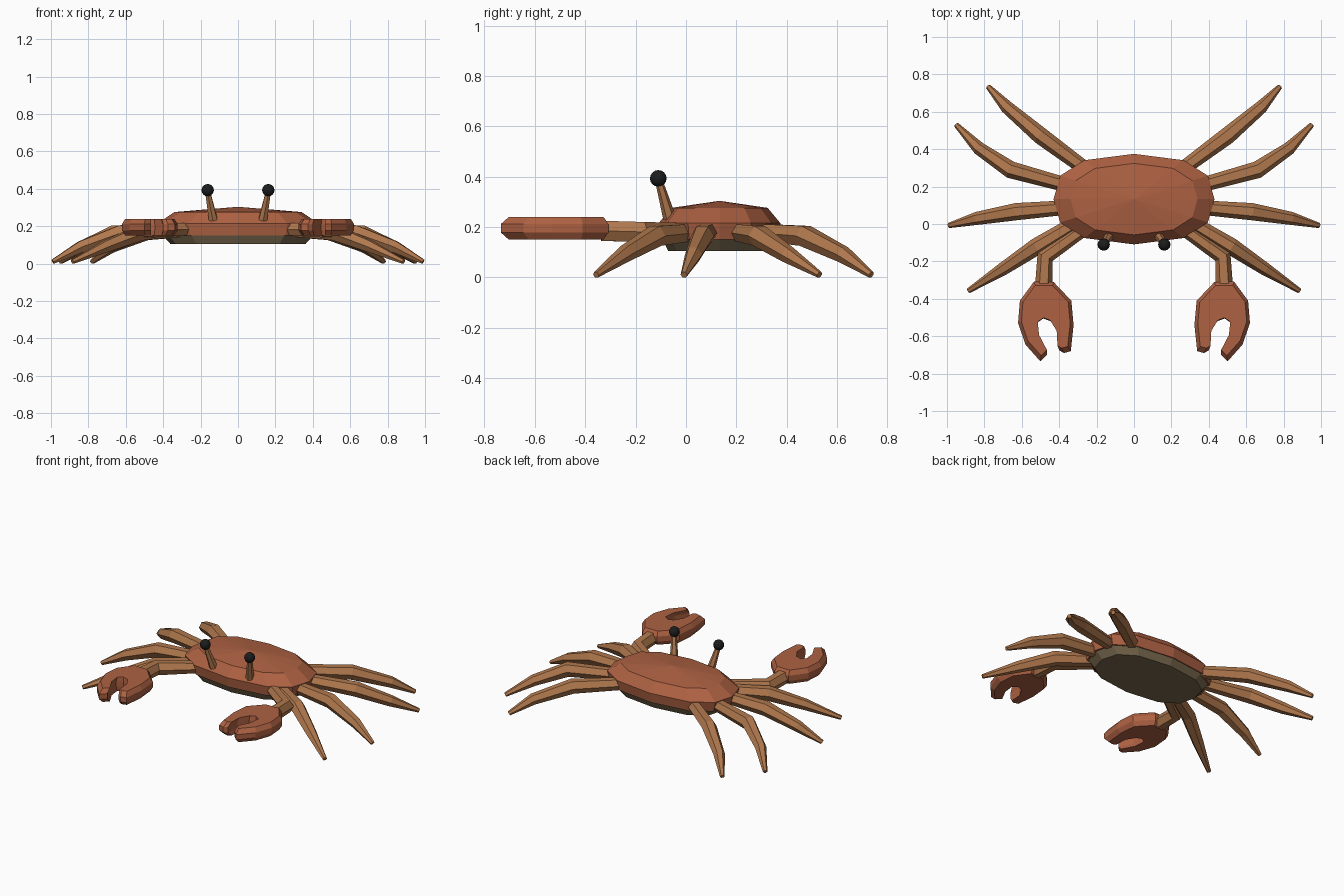
import bpy, bmesh, math
from mathutils import Vector

if "Cube" in bpy.data.objects:
    bpy.data.objects.remove(bpy.data.objects["Cube"])


def material(name, rgb):
    m = bpy.data.materials.new(name)
    m.diffuse_color = (*rgb, 1)
    m.use_nodes = True
    m.node_tree.nodes["Principled BSDF"].inputs["Base Color"].default_value = m.diffuse_color
    return m


SHELL = material("shell_red", (0.42, 0.12, 0.055))
LIMB = material("limb_tan", (0.44, 0.19, 0.075))
BELLY = material("belly_olive", (0.19, 0.14, 0.075))
BLACK = material("eye_black", (0.012, 0.012, 0.012))


def loft(name, rings, mat, apex=None):
    """Skin a stack of equal-length rings; cap the ends or close to an apex."""
    bm = bmesh.new()
    vs = [[bm.verts.new(p) for p in ring] for ring in rings]
    n = len(rings[0])
    for a, b in zip(vs, vs[1:]):
        for i in range(n):
            j = (i + 1) % n
            bm.faces.new((a[i], a[j], b[j], b[i]))
    bm.faces.new(vs[0][::-1])
    if apex:
        top = bm.verts.new(apex)
        for i in range(n):
            bm.faces.new((vs[-1][i], vs[-1][(i + 1) % n], top))
    else:
        bm.faces.new(vs[-1])
    bmesh.ops.recalc_face_normals(bm, faces=bm.faces)
    me = bpy.data.meshes.new(name)
    bm.to_mesh(me)
    bm.free()
    me.materials.append(mat)
    ob = bpy.data.objects.new(name, me)
    bpy.context.collection.objects.link(ob)
    return ob


def tube(name, path, radii, mat, side=1, sides=6):
    """Tapered faceted tube along a path, mirrored in x when side is -1."""
    pts = [Vector((p[0] * side, p[1], p[2])) for p in path]
    rings = []
    for i, (p, r) in enumerate(zip(pts, radii)):
        t = Vector()
        if i > 0:
            t += (p - pts[i - 1]).normalized()
        if i < len(pts) - 1:
            t += (pts[i + 1] - p).normalized()
        t.normalize()
        u = t.cross(Vector((0, 0, 1))).normalized()
        v = u.cross(t)
        ring = []
        for k in range(sides):
            a = math.tau * k / sides
            q = p + u * (r * math.cos(a)) + v * (r * math.sin(a))
            q.z = max(q.z, 0)
            ring.append(q)
        rings.append(ring)
    return loft(name, rings, mat)


# Carapace outline: a quarter profile mirrored to twelve sides
quarter = [(0.43, 0), (0.395, 0.125), (0.265, 0.208), (0, 0.242)]
half = quarter + [(-x, y) for x, y in quarter[2::-1]]
outline = half + [(x, -y) for x, y in half[-2:0:-1]]


def shell_ring(scale, z):
    return [(x * scale, y * scale + 0.133, z) for x, y in outline]


loft("carapace", [shell_ring(0.96, 0.15), shell_ring(1, 0.215), shell_ring(0.79, 0.276)],
     SHELL, apex=(0, 0.133, 0.304))
loft("belly", [shell_ring(0.84, 0.105), shell_ring(0.94, 0.153)], BELLY)

# Walking legs: hip, knee, shin, tip
legs = [
    [(0.27, 0.03, 0.18), (0.52, -0.12, 0.165), (0.70, -0.24, 0.095), (0.885, -0.357, 0.01)],
    [(0.34, 0.09, 0.18), (0.63, 0.066, 0.165), (0.84, 0.03, 0.09), (0.99, -0.008, 0.01)],
    [(0.33, 0.20, 0.18), (0.66, 0.29, 0.165), (0.83, 0.405, 0.09), (0.95, 0.53, 0.01)],
    [(0.24, 0.28, 0.18), (0.50, 0.472, 0.165), (0.68, 0.625, 0.09), (0.78, 0.735, 0.01)],
]
# Right claw outline seen from above
claw = [(0.43, -0.31), (0.535, -0.308), (0.61, -0.41), (0.62, -0.53), (0.58, -0.645),
        (0.50, -0.735), (0.465, -0.70), (0.512, -0.61), (0.52, -0.53), (0.485, -0.505),
        (0.445, -0.52), (0.405, -0.585), (0.40, -0.675), (0.375, -0.69), (0.338, -0.68),
        (0.323, -0.54), (0.335, -0.41)]

for side, tag in ((1, "right"), (-1, "left")):
    for n, path in enumerate(legs, 1):
        tube(f"{tag}_leg_{n}", path, [0.038, 0.046, 0.035, 0.014], LIMB, side)

    # Claw arm and pincer
    tube(f"{tag}_claw_arm", [(0.23, 0.0, 0.185), (0.475, -0.175, 0.18), (0.483, -0.335, 0.185)],
         [0.036, 0.046, 0.046], LIMB, side)

    def claw_ring(s, z):
        return [((0.475 + (x - 0.475) * s) * side, -0.47 + (y + 0.47) * s, z) for x, y in claw]

    loft(f"{tag}_claw", [claw_ring(0.88, 0.15), claw_ring(1, 0.178),
                         claw_ring(1, 0.212), claw_ring(0.88, 0.24)], SHELL)

    # Eye stalk and eyeball
    tube(f"{tag}_eye_stalk", [(0.133, -0.065, 0.235), (0.162, -0.108, 0.385)],
         [0.026, 0.015], LIMB, side)
    bpy.ops.mesh.primitive_uv_sphere_add(segments=12, ring_count=8, radius=0.033,
                                         location=(0.162 * side, -0.11, 0.393))
    eye = bpy.context.object
    eye.name = f"{tag}_eye"
    eye.data.materials.append(BLACK)
    bpy.ops.object.shade_smooth()
